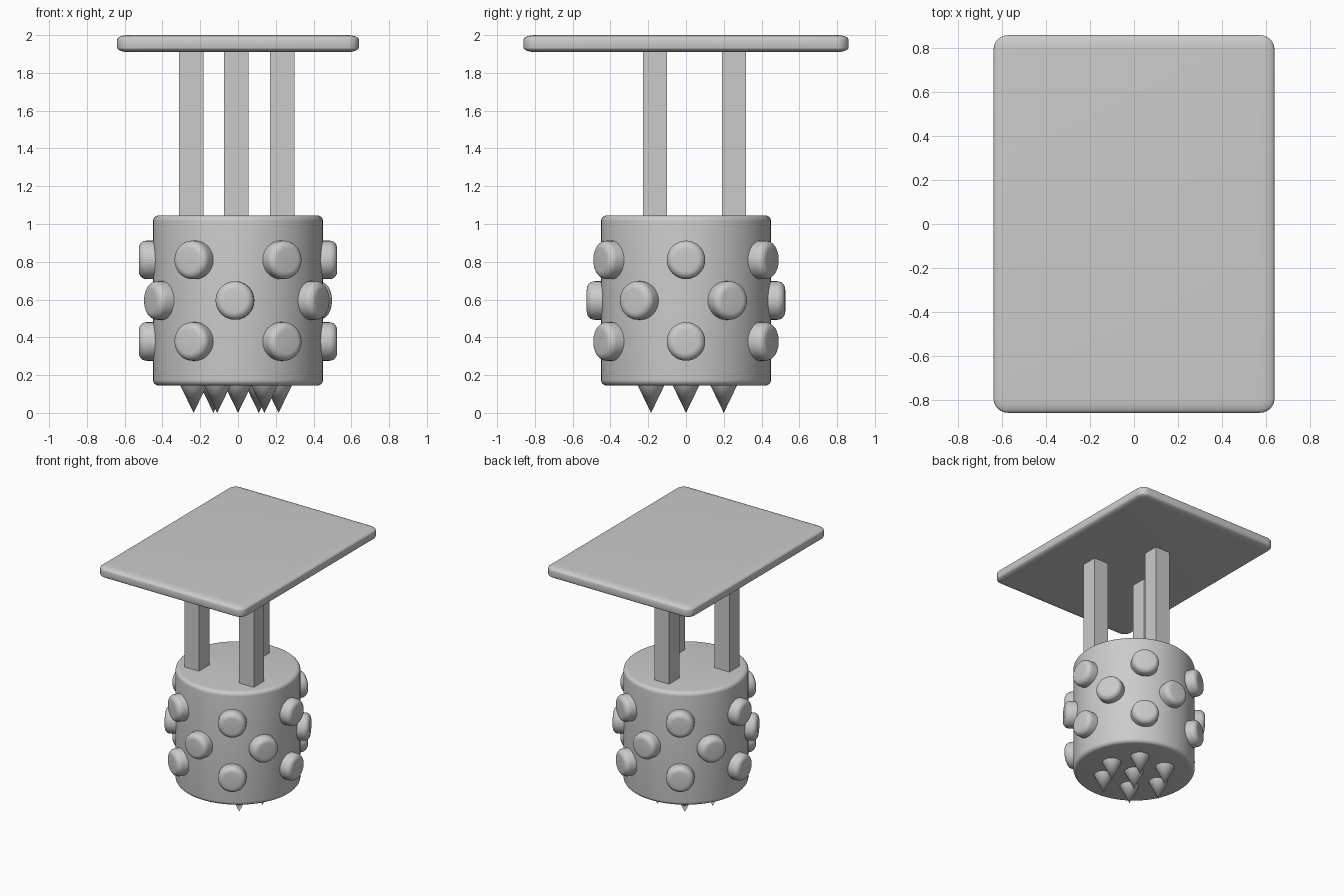
import bpy, bmesh, math
from mathutils import Matrix

if "Cube" in bpy.data.objects:
    bpy.data.objects.remove(bpy.data.objects["Cube"])


def make(name, bm, matrix=Matrix()):
    """Turn a bmesh into a smooth-shaded object that keeps sharp edges."""
    bm.transform(matrix)
    bmesh.ops.recalc_face_normals(bm, faces=bm.faces)
    for f in bm.faces:
        f.smooth = True
    for e in bm.edges:
        e.smooth = len(e.link_faces) == 2 and e.calc_face_angle() < math.radians(35)
    me = bpy.data.meshes.new(name)
    bm.to_mesh(me)
    bm.free()
    ob = bpy.data.objects.new(name, me)
    bpy.context.collection.objects.link(ob)
    return ob


def box(name, size, loc, bevel=0.0, squash=1.0):
    """Box, optionally bevelled on every edge and then flattened in z."""
    bm = bmesh.new()
    bmesh.ops.create_cube(bm, size=1)
    bm.transform(Matrix.Diagonal((size[0], size[1], size[2] / squash, 1)))
    if bevel:
        bmesh.ops.bevel(bm, geom=bm.edges[:], offset=bevel, segments=6,
                        profile=0.5, affect='EDGES')
    return make(name, bm, Matrix.Translation(loc) @ Matrix.Diagonal((1, 1, squash, 1)))


def lathe(name, r1, r2, depth, matrix, bevel=0.0, sides=32):
    """Cylinder or cone along z, with optional rounded rims."""
    bm = bmesh.new()
    bmesh.ops.create_cone(bm, cap_ends=True, segments=sides,
                          radius1=r1, radius2=r2, depth=depth)
    if bevel:
        rims = [e for e in bm.edges
                if abs(e.verts[0].co.z - e.verts[1].co.z) < 1e-5]
        bmesh.ops.bevel(bm, geom=rims, offset=bevel, segments=6,
                        profile=0.5, affect='EDGES')
    return make(name, bm, matrix)


# Flat top plate with softened edges
box("top_plate", (1.28, 1.72, 0.09), (0, 0, 1.955), bevel=0.065, squash=0.35)

# Three square posts
for i, (x, y) in enumerate([(-0.247, -0.164), (0.234, -0.164), (-0.01, 0.254)]):
    box(f"post_{i + 1}", (0.129, 0.129, 0.95), (x, y, 1.455))

# Drum body
lathe("drum", 0.45, 0.45, 0.90, Matrix.Translation((0, 0, 0.595)), 0.03, 64)

# Three staggered rings of round studs
for row, (z, phase) in enumerate([(0.81, 0), (0.595, -32), (0.378, 0)]):
    for k in range(6):
        turn = Matrix.Rotation(math.radians(phase + 60 * k), 4, 'Z')
        m = (Matrix.Translation((0, 0, z)) @ turn
             @ Matrix.Translation((0.455, 0, 0)) @ Matrix.Rotation(math.pi / 2, 4, 'Y'))
        lathe(f"stud_{row + 1}_{k + 1}", 0.102, 0.102, 0.14, m, 0.04)

# Seven spikes under the drum
spikes = [(0, 0), (-0.235, 0), (0.215, 0),
          (-0.11, -0.185), (0.14, -0.185), (-0.13, 0.2), (0.11, 0.2)]
for i, (x, y) in enumerate(spikes):
    lathe(f"spike_{i + 1}", 0.0, 0.075, 0.155, Matrix.Translation((x, y, 0.0775)))
